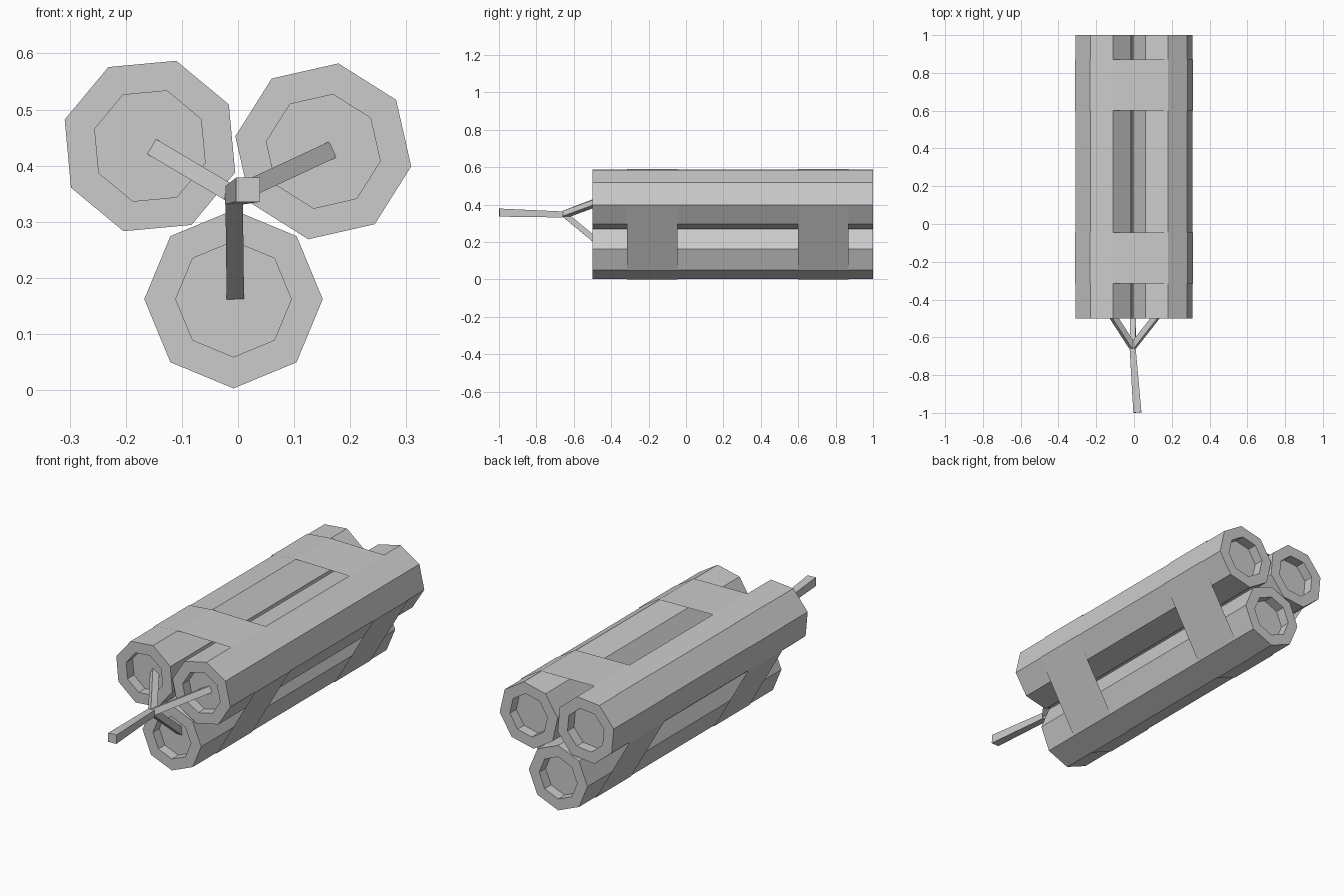
import bpy, bmesh
from math import cos, sin, radians, pi
from mathutils import Vector
from mathutils.geometry import convex_hull_2d

if "Cube" in bpy.data.objects:
    bpy.data.objects.remove(bpy.data.objects["Cube"])

# centre x, centre z, rotation in degrees
STICKS = {"bottom": (-0.008, 0.162, 0), "left": (-0.157, 0.435, 27.8), "right": (0.152, 0.4255, 35.3)}


def octagon(cx, cz, rot, r):
    return [(cx + r * cos(radians(rot) + i * pi / 4), cz + r * sin(radians(rot) + i * pi / 4))
            for i in range(8)]


def loft(name, rings, caps=True):
    """Skin a list of equal-length rings of 3D points."""
    bm = bmesh.new()
    loops = [[bm.verts.new(p) for p in ring] for ring in rings]
    n = len(loops[0])
    for a, b in zip(loops, loops[1:]):
        for i in range(n):
            j = (i + 1) % n
            bm.faces.new((a[i], a[j], b[j], b[i]))
    if caps:
        bm.faces.new(loops[0])
        bm.faces.new(loops[-1])
    bmesh.ops.recalc_face_normals(bm, faces=bm.faces[:])
    mesh = bpy.data.meshes.new(name)
    bm.to_mesh(mesh)
    bm.free()
    obj = bpy.data.objects.new(name, mesh)
    bpy.context.collection.objects.link(obj)
    return obj


def bar(name, start, end, w0, w1):
    """Square bar between two points, tapering from w0 to w1."""
    start, end = Vector(start), Vector(end)
    d = (end - start).normalized()
    side = d.cross(Vector((0, 1, 0)))
    if abs(d.y) > 0.95:
        side = Vector((1, 0, 0))
    side = (side - d * side.dot(d)).normalized()
    up = d.cross(side)
    rings = [[c + (side * u + up * v) * w / 2 for u, v in ((-1, -1), (1, -1), (1, 1), (-1, 1))]
             for c, w in ((start, w0), (end, w1))]
    return loft(name, rings)


# Octagonal sticks with recessed ends
PROFILE = [(0.103, -0.45), (0.103, -0.5), (0.159, -0.5), (0.159, 1.0), (0.103, 1.0), (0.103, 0.95)]
for key, (cx, cz, rot) in STICKS.items():
    loft(key + "_stick", [[(x, y, z) for x, z in octagon(cx, cz, rot, r)] for r, y in PROFILE])

# Thin straps stretched round the bundle
pts = [p for s in STICKS.values() for p in octagon(*s, 0.162)]
hull = [pts[i] for i in convex_hull_2d([Vector(p) for p in pts])]
for name, y0, y1 in (("front_strap", -0.315, -0.045), ("back_strap", 0.6, 0.87)):
    loft(name, [[(x, y, z) for x, z in hull] for y in (y0, y1)], caps=False)

# Fuse branches running into each stick, and the main fuse
joint = Vector((-0.007, -0.65, 0.347))
for key, end in (("left", (-0.137, -0.45, 0.424)), ("right", (0.15, -0.45, 0.42)),
                 ("bottom", (-0.005, -0.45, 0.182))):
    bar(key + "_fuse_branch", joint, joint.lerp(Vector(end), 1.06), 0.031, 0.031)
bar("main_fuse", (-0.007, -0.66, 0.347), (0.018, -0.998, 0.357), 0.032, 0.043)
